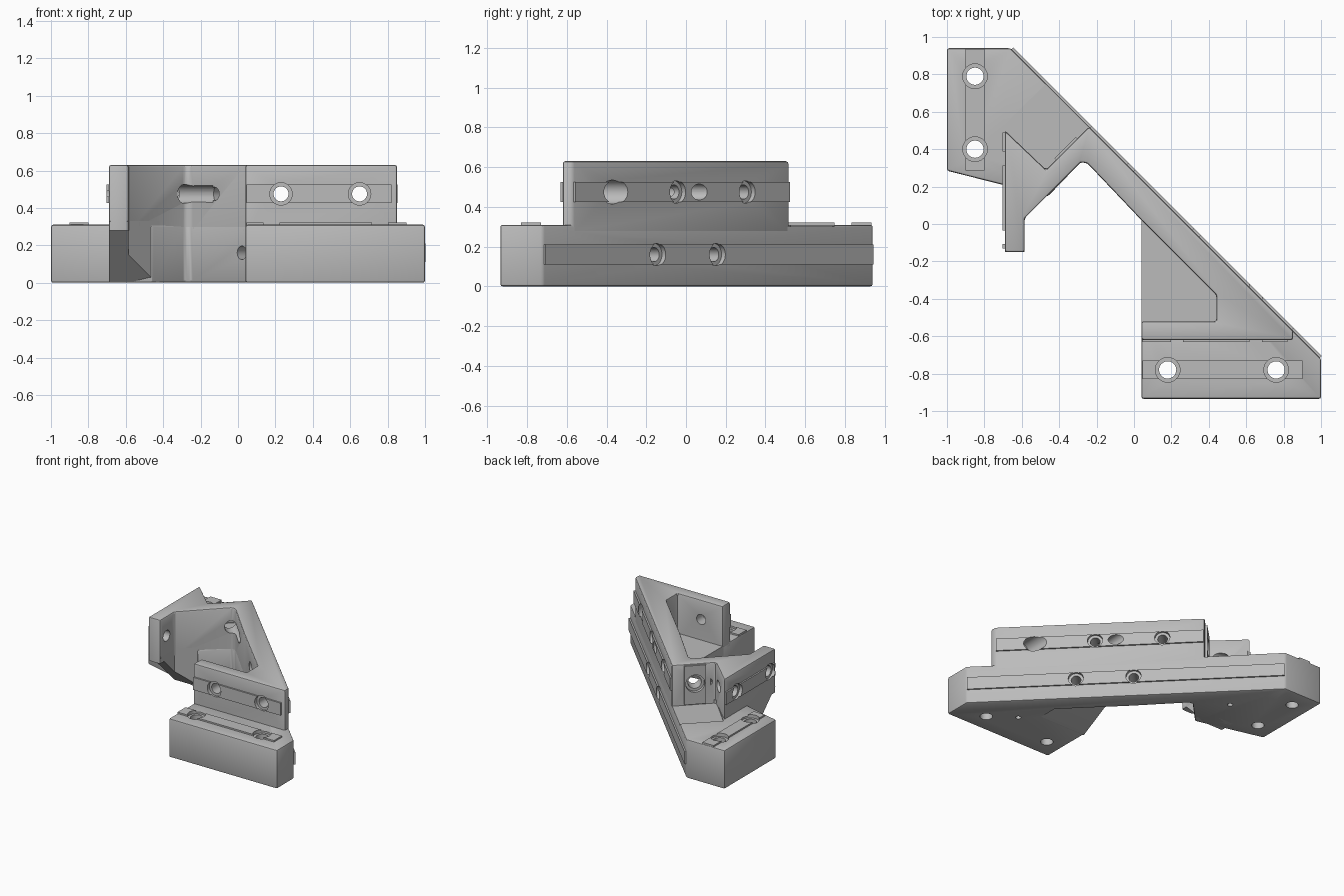
import bpy, bmesh
from mathutils import Vector, Matrix

cube = bpy.data.objects.get("Cube")
if cube:
    bpy.data.objects.remove(cube, do_unlink=True)

grey = bpy.data.materials.new("plain grey")
grey.use_nodes = True
grey.diffuse_color = (0.5, 0.5, 0.5, 1)
grey.node_tree.nodes["Principled BSDF"].inputs["Base Color"].default_value = (0.5, 0.5, 0.5, 1)

BASE_TOP, TOP, RAIL = 0.31, 0.63, 0.012
parts = []
cutters = bpy.data.collections.new("hole_cutters")
bpy.context.scene.collection.children.link(cutters)


def add(name, bm, helper=False):
    bmesh.ops.recalc_face_normals(bm, faces=bm.faces[:])
    mesh = bpy.data.meshes.new(name)
    bm.to_mesh(mesh)
    bm.free()
    ob = bpy.data.objects.new(name, mesh)
    if helper:
        ob.hide_render = True
        cutters.objects.link(ob)
    else:
        mesh.materials.append(grey)
        bpy.context.scene.collection.objects.link(ob)
        parts.append(ob)
    return ob


def prism(name, outline, z0, z1, bevel=0.0, bevel_bottom=True, cut=None, helper=False):
    """Extruded outline, softened edges, optionally trimmed by a plane."""
    bm = bmesh.new()
    face = bm.faces.new([bm.verts.new((x, y, z0)) for x, y in outline])
    ext = bmesh.ops.extrude_face_region(bm, geom=[face])
    moved = [v for v in ext["geom"] if isinstance(v, bmesh.types.BMVert)]
    bmesh.ops.translate(bm, verts=moved, vec=(0, 0, z1 - z0))
    if bevel:
        edges = [e for e in bm.edges
                 if bevel_bottom or max(v.co.z for v in e.verts) > z0 + 0.01]
        bmesh.ops.bevel(bm, geom=edges, offset=bevel, segments=2, profile=0.5, affect='EDGES')
    if cut:
        point, normal = cut
        bmesh.ops.bisect_plane(bm, geom=bm.verts[:] + bm.edges[:] + bm.faces[:],
                               plane_co=point, plane_no=normal, clear_outer=True)
        bmesh.ops.holes_fill(bm, edges=[e for e in bm.edges if e.is_boundary])
    return add(name, bm, helper)


def rail(name, p, q, normal, width=0.1):
    """Raised locating strip from p to q, lying on a face."""
    p, q, n = Vector(p), Vector(q), Vector(normal).normalized()
    along = (q - p).normalized()
    side = n.cross(along)
    rot = Matrix((along, side, n)).transposed().to_4x4()
    size = Matrix.Diagonal(((q - p).length, width, RAIL * 2, 1))
    bm = bmesh.new()
    bmesh.ops.create_cube(bm, size=1, matrix=Matrix.Translation((p + q) / 2) @ rot @ size)
    add(name, bm)


def drill(p, direction, radius, start, end):
    d = Vector(direction).normalized()
    mat = (Matrix.Translation(Vector(p) + d * (start + end) / 2)
           @ d.to_track_quat('Z', 'Y').to_matrix().to_4x4())
    bm = bmesh.new()
    bmesh.ops.create_cone(bm, cap_ends=True, segments=32, radius1=radius, radius2=radius,
                          depth=end - start, matrix=mat)
    add("cutter", bm, True)


def bolt_hole(p, direction, length, radius=0.042):
    """Hole with a shallow round seat at its mouth."""
    drill(p, direction, radius, -0.06, length)
    drill(p, direction, radius + 0.02, -0.05, 0.015)


# Main bodies
prism("base", [(-1, .94), (-1, .285), (-.46, .148), (-.285, .33), (-.25, .325), (.04, .02),
               (.44, -.38), (.44, -.52), (.04, -.52), (.04, -.935), (1, -.935), (1, -.72),
               (-.66, .94)], 0, BASE_TOP, 0.012)
prism("upper_wall", [(-.69, .5), (-.69, -.15), (-.585, -.15), (-.585, .03), (-.285, .33),
                     (-.25, .325), (.04, .02), (.44, -.38), (.44, -.52), (.04, -.52),
                     (.04, -.62), (.85, -.62), (.85, -.57), (-.24, .52), (-.47, .29)],
      0.28, TOP, 0.012, False)

# Overhanging support under the leg, and the floor inside the open triangle
prism("leg_support", [(-.69, .3), (-.69, -.15), (-.585, -.15), (-.585, .03), (-.42, .195),
                      (-.42, .3)], 0, 0.33, cut=((0, -.15, .33), (0, -1, -1)))
prism("pocket_floor", [(.04, .03), (.45, -.38), (.45, -.53), (.04, -.53)], 0, BASE_TOP,
      cut=((0, -.52, 0), (0, .29, -.54)))

# Locating strips
UPZ, LOWZ = 0.475, 0.16
diag = (1, 1, 0)
rail("left_shelf_rail", (-.85, .285, BASE_TOP), (-.85, .935, BASE_TOP), (0, 0, 1))
rail("front_shelf_rail", (.045, -.78, BASE_TOP), (.9, -.78, BASE_TOP), (0, 0, 1))
rail("front_wall_rail", (.045, -.62, UPZ), (.82, -.62, UPZ), (0, -1, 0))
rail("leg_rail", (-.69, -.13, UPZ), (-.69, .49, UPZ), (-1, 0, 0))
rail("diagonal_upper_rail", (.845, -.565, UPZ), (-.235, .515, UPZ), diag)
rail("diagonal_lower_rail", (.995, -.715, LOWZ), (-.655, .935, LOWZ), diag)
rail("end_face_rail", (-.36, .4, BASE_TOP), (-.36, .4, TOP - .01), (-1, 1, 0), 0.16)

# Bolt holes: shelves, front wall, leg, diagonal wall, notch end face
for x, y in [(-.85, .4), (-.85, .79), (.18, -.78), (.76, -.78)]:
    bolt_hole((x, y, BASE_TOP), (0, 0, -1), 0.4, 0.046)
for x, length in [(.23, .8), (.65, .4)]:
    bolt_hole((x, -.62, UPZ), (0, 1, 0), length, 0.04)
drill((.65, -.5, UPZ), (0, 1, 0), 0.06, 0, 0.3)
for y, length in [(-.07, .2), (.35, .25)]:
    bolt_hole((-.69, y, UPZ), (1, 0, 0), length)
for y, z in [(-.05, UPZ), (.3, UPZ), (-.15, LOWZ), (.15, LOWZ)]:
    bolt_hole((.28 - y, y, z), (-1, -1, 0), 0.25, 0.036)
bolt_hole((-.36, .4, UPZ), (1, -1, 0), 0.3, 0.05)
# Small blind holes underneath
for x, y in [(.57, -.64), (-.5, .5)]:
    drill((x, y, 0), (0, 0, 1), 0.02, -0.05, 0.06)


def apply_cut(ob, target):
    mod = ob.modifiers.new("cut", 'BOOLEAN')
    mod.operation = 'DIFFERENCE'
    mod.solver = 'EXACT'
    if isinstance(target, bpy.types.Collection):
        mod.operand_type = 'COLLECTION'
        mod.collection = target
    else:
        mod.object = target
    bpy.context.view_layer.objects.active = ob
    bpy.ops.object.modifier_apply(modifier=mod.name)


for ob in parts:
    apply_cut(ob, cutters)

# Shallow square seat in the base beside the notch
seat = prism("seat_cutter", [(-.47, .75), (-.7, .525), (-.47, .285), (-.235, .52)],
             BASE_TOP - 0.008, 0.4, helper=True)
apply_cut(parts[0], seat)

for ob in list(cutters.objects):
    bpy.data.objects.remove(ob, do_unlink=True)
bpy.data.collections.remove(cutters)

bpy.ops.object.select_all(action='DESELECT')
for ob in parts:
    ob.select_set(True)
bpy.context.view_layer.objects.active = parts[0]
bpy.ops.object.shade_smooth_by_angle(angle=0.5)
